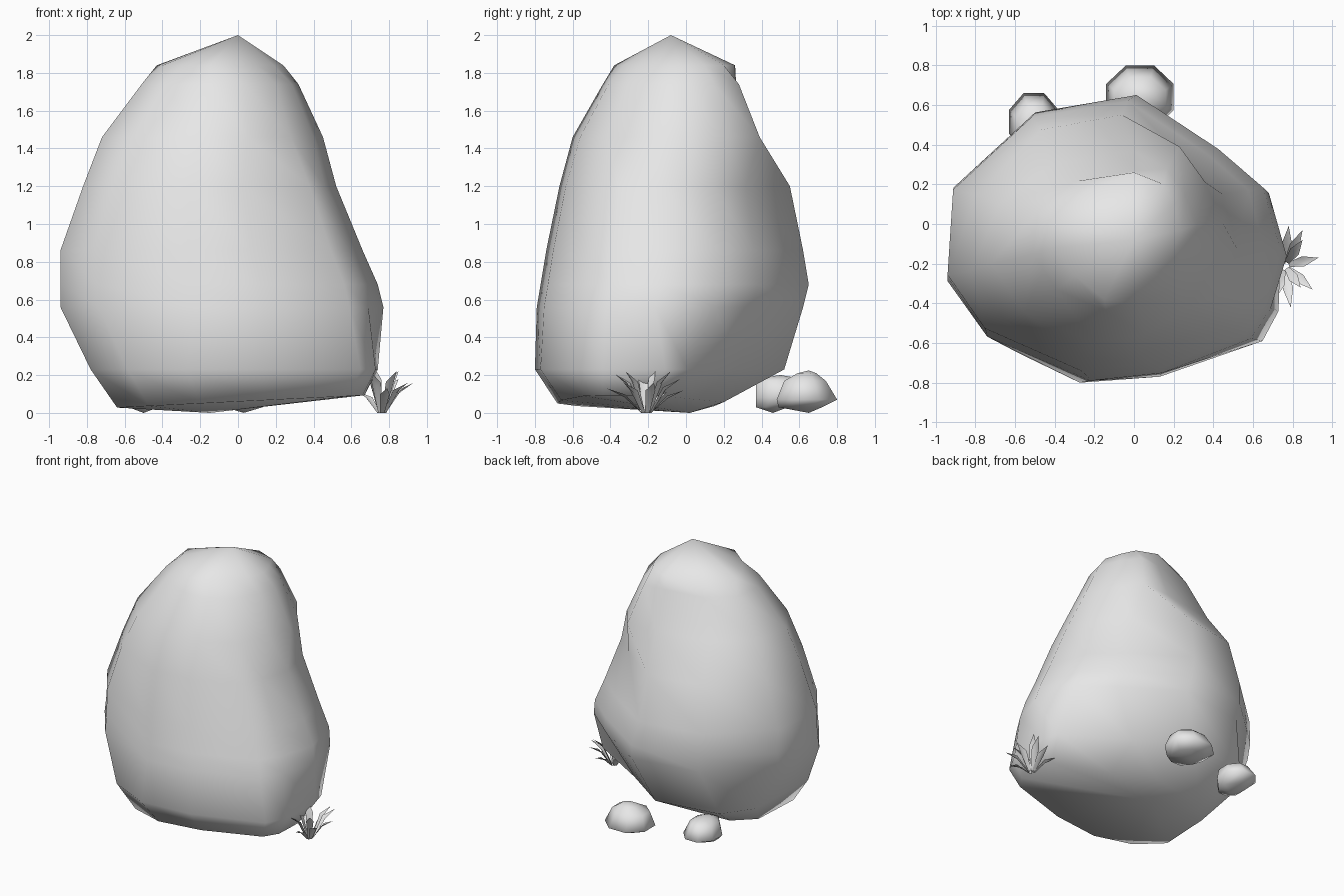
import bpy, bmesh, math
from mathutils import Vector

if "Cube" in bpy.data.objects:
    bpy.data.objects.remove(bpy.data.objects["Cube"], do_unlink=True)

stone = bpy.data.materials.new("plain grey")
stone.use_nodes = True
grey = (0.8, 0.8, 0.8, 1)
stone.diffuse_color = grey
stone.node_tree.nodes["Principled BSDF"].inputs["Base Color"].default_value = grey


def finish(bm, name, closed=True):
    if closed:
        bmesh.ops.recalc_face_normals(bm, faces=bm.faces[:])
    mesh = bpy.data.meshes.new(name)
    bm.to_mesh(mesh)
    bm.free()
    mesh.materials.append(stone)
    mesh.shade_smooth()
    obj = bpy.data.objects.new(name, mesh)
    bpy.context.collection.objects.link(obj)
    return obj


def fit(values, low, high):
    """Rescale values so that they span low to high."""
    a, b = min(values), max(values)
    return [low + (v - a) / (b - a) * (high - low) for v in values]


def make_rock(name, rings, bottom, top, tilt=0):
    """Skin rings of (outline, z, x min, x max, y min, y max); tilt slopes the lowest ring."""
    bm = bmesh.new()
    loops = []
    for outline, z, x0, x1, y0, y1 in rings:
        xs, ys = zip(*outline)
        slope = 0 if loops else tilt
        loops.append([bm.verts.new((x, y, z + slope * x))
                      for x, y in zip(fit(xs, x0, x1), fit(ys, y0, y1))])
    n = len(loops[0])
    for low, high in zip(loops, loops[1:]):
        for i in range(n):
            j = (i + 1) % n
            bm.faces.new((low[i], low[j], high[j], high[i]))
    for loop, point in ((loops[0], bottom), (loops[-1], top)):
        tip = bm.verts.new(point)
        for i in range(n):
            bm.faces.new((loop[i], loop[(i + 1) % n], tip))
    return finish(bm, name)


# Boulder cross-sections, clockwise from the right-hand side
foot = [(-.64, -.4), (-.62, 0), (-.48, .15), (-.05, .2), (.25, .04), (.65, -.14),
        (.68, -.22), (.67, -.44), (.6, -.54), (.15, -.66), (-.2, -.68), (-.47, -.58)]
waist = [(-.94, -.28), (-.91, .18), (-.49, .57), (.03, .66), (.45, .38), (.68, .18),
         (.77, -.15), (.69, -.42), (.59, -.58), (.14, -.76), (-.22, -.8), (-.74, -.57)]
shoulder = [(-.72, -.2), (-.68, .1), (-.42, .3), (0, .37), (.23, .39), (.36, .21),
            (.45, .0), (.4, -.2), (.28, -.42), (.05, -.56), (-.2, -.6), (-.55, -.45)]
crown = [(-.4, -.12), (-.43, 0), (-.25, .16), (0, .26), (.15, .2), (.2, .1),
         (.24, -.03), (.19, -.15), (.1, -.25), (0, -.33), (-.15, -.38), (-.3, -.26)]

# Large boulder
make_rock("boulder", [
    (foot, .06, -.64, .67, -.68, .2),
    (foot, .23, -.78, .74, -.8, .52),
    (waist, .56, -.94, .77, -.79, .62),
    (waist, .68, -.94, .74, -.77, .65),
    (waist, .86, -.94, .66, -.74, .62),
    (waist, 1.2, -.82, .52, -.67, .55),
    (shoulder, 1.46, -.72, .45, -.6, .39),
    (shoulder, 1.74, -.51, .32, -.44, .28),
    (crown, 1.84, -.43, .24, -.38, .26),
], (-.15, .02, 0), (0, -.08, 2), tilt=.05)

# Two pebbles behind it
octagon = [(math.cos(math.tau * (i + .5) / 8), math.sin(math.tau * (i + .5) / 8))
           for i in range(8)]
make_rock("large_pebble", [
    (octagon, .03, -.07, .13, .49, .72),
    (octagon, .07, -.14, .2, .48, .8),
    (octagon, .17, -.1, .16, .52, .74),
    (octagon, .21, -.02, .1, .59, .69),
], (.03, .65, 0), (.04, .65, .225))
make_rock("small_pebble", [
    (octagon, .03, -.58, -.42, .37, .54),
    (octagon, .08, -.63, -.38, .37, .66),
    (octagon, .17, -.59, -.41, .37, .6),
    (octagon, .19, -.54, -.45, .42, .56),
], (-.5, .46, 0), (-.5, .5, .2))

# Grass tuft: folded, arching blades fanning out from one root
root = Vector((.76, -.21, 0))
tips = [(.85, -.03, .18), (.93, -.17, .16), (.9, -.33, .16), (.79, -.42, .13),
        (.71, -.38, .21), (.84, -.32, .22), (.72, -.16, .24), (.65, -.24, .24),
        (.64, -.1, .11), (.78, -.01, .12), (.85, -.08, .22)]
bm = bmesh.new()
for tip in tips:
    tip = Vector(tip)
    out = tip - root
    out.z = 0
    side = Vector((-out.y, out.x, 0)).normalized()
    start = root + out * .12
    mid = root + out * .55 + Vector((0, 0, tip.z * .75))
    fold = Vector((0, 0, -.015))
    bl, br = (bm.verts.new(start + side * s) for s in (.012, -.012))
    ml, mr = (bm.verts.new(mid + side * s) for s in (.026, -.026))
    mc = bm.verts.new(mid + fold)
    end = bm.verts.new(tip)
    for face in ((bl, mc, ml), (bl, br, mc), (br, mr, mc), (ml, mc, end), (mc, mr, end)):
        bm.faces.new(face)
finish(bm, "grass_tuft", closed=False)
